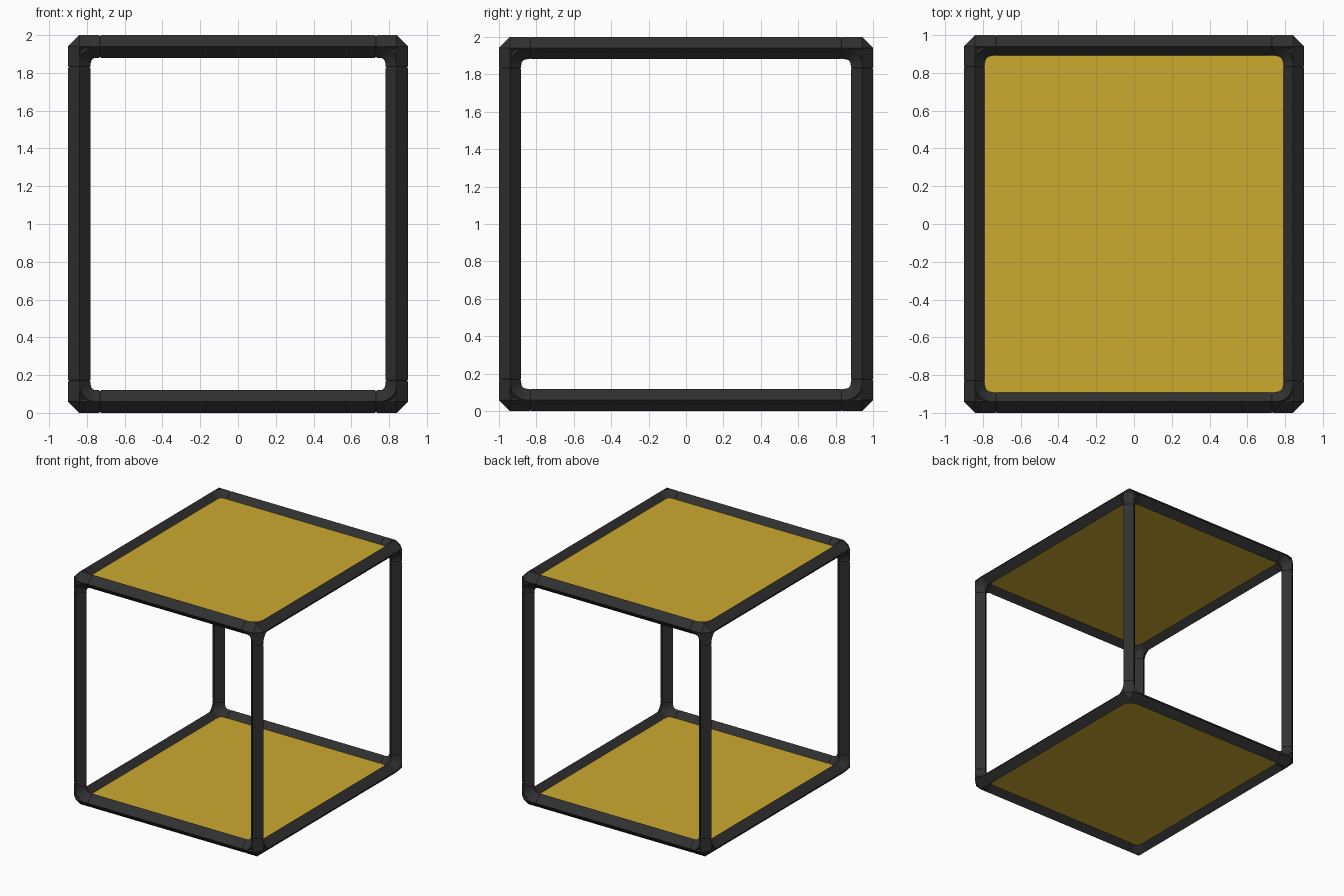
import bpy, bmesh, math
from mathutils import Vector
from itertools import product, combinations

if "Cube" in bpy.data.objects:
    bpy.data.objects.remove(bpy.data.objects["Cube"])

R = 0.06                                  # tube half-width
ELBOW = 0.11                              # elbow arm length from the joint centre
BEND = 0.09                               # radius of the inner bend
JOINT = Vector((0.84, 0.94, 0.94))        # joint centre offsets from the middle
MID = Vector((0, 0, 1))
AXES = [Vector((1, 0, 0)), Vector((0, 1, 0)), Vector((0, 0, 1))]


def material(name, rgb):
    m = bpy.data.materials.new(name)
    m.use_nodes = True
    m.diffuse_color = (*rgb, 1)
    bsdf = m.node_tree.nodes["Principled BSDF"]
    bsdf.inputs["Base Color"].default_value = (*rgb, 1)
    bsdf.inputs["Roughness"].default_value = 0.6
    return m


black = material("black plastic", (0.03, 0.03, 0.03))
yellow = material("mustard yellow", (0.60, 0.40, 0.027))


def finish(bm, name, mat):
    bmesh.ops.recalc_face_normals(bm, faces=bm.faces)
    mesh = bpy.data.meshes.new(name)
    bm.to_mesh(mesh)
    bm.free()
    mesh.materials.append(mat)
    obj = bpy.data.objects.new(name, mesh)
    bpy.context.collection.objects.link(obj)
    return obj


def sweep(bm, stations):
    """Diamond tube through (centre, u, v, radius) stations."""
    rings = [[bm.verts.new(c + d * r) for d in (u, v, -u, -v)]
             for c, u, v, r in stations]
    for a, b in zip(rings, rings[1:]):
        for i in range(4):
            j = (i + 1) % 4
            bm.faces.new((a[i], a[j], b[j], b[i]))
    bm.faces.new(rings[0])
    bm.faces.new(rings[-1])


def side_words(signs, axes):
    words = (("right", "left"), ("front", "back"), ("bottom", "top"))
    return "_".join(words[a][signs[a] > 0] for a in axes)


# Straight bars, with slightly tapered ends that form the seams
for k in range(3):
    u, v = AXES[(k + 1) % 3], AXES[(k + 2) % 3]
    half = JOINT[k] - ELBOW
    kind = ("cross_bar", "side_bar", "post")[k]
    for su, sv in product((-1, 1), repeat=2):
        signs = [0, 0, 0]
        signs[(k + 1) % 3], signs[(k + 2) % 3] = su, sv
        c = MID + Vector([s * j for s, j in zip(signs, JOINT)])
        bm = bmesh.new()
        sweep(bm, [(c + AXES[k] * t, u, v, r) for t, r in
                   ((-half, R - 0.005), (-half + 0.006, R),
                    (half - 0.006, R), (half, R - 0.005))])
        others = [a for a in (2, 1, 0) if a != k]
        finish(bm, side_words(signs, others) + "_" + kind, black)

# Three-way corner joints: chamfered outer tip, arms and rounded inner bends
for signs in product((-1, 1), repeat=3):
    c = MID + Vector([s * j for s, j in zip(signs, JOINT)])
    inward = [-s * a for s, a in zip(signs, AXES)]
    bm = bmesh.new()
    tips = [bm.verts.new(c + a * s * R) for a in AXES for s in (-1, 1)]
    bmesh.ops.convex_hull(bm, input=tips)
    for k in range(3):
        d, u, v = inward[k], AXES[(k + 1) % 3], AXES[(k + 2) % 3]
        sweep(bm, [(c + d * t, u, v, r) for t, r in
                   ((0, R), (ELBOW - 0.006, R), (ELBOW, R - 0.005))])
    for p, q in combinations(inward, 2):
        n = p.cross(q)
        pivot = c + (p + q) * BEND
        path = []
        for i in range(7):
            t = math.pi / 2 * i / 6
            out = -p * math.cos(t) - q * math.sin(t)
            path.append((pivot + out * BEND, out, n, R))
        sweep(bm, path)
    finish(bm, side_words(signs, (2, 1, 0)) + "_corner_joint", black)

# Thin panels held inside the top and bottom rings
for name, z in (("bottom_panel", 0.06), ("top_panel", 1.94)):
    bm = bmesh.new()
    bmesh.ops.create_cube(bm, size=1)
    bmesh.ops.scale(bm, vec=(2 * JOINT.x - R, 2 * JOINT.y - R, 0.02), verts=bm.verts)
    bmesh.ops.translate(bm, vec=(0, 0, z), verts=bm.verts)
    finish(bm, name, yellow)
